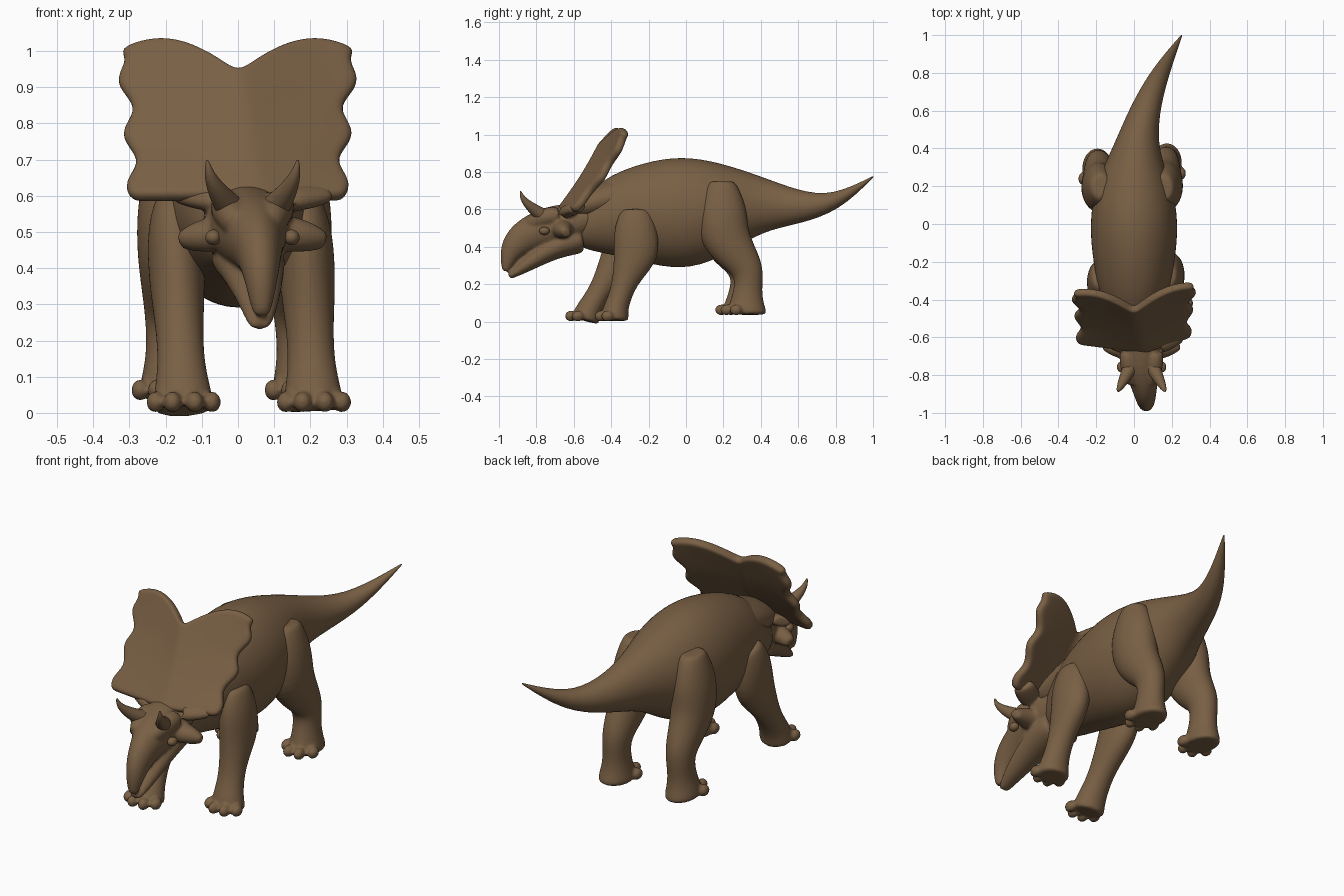
import bpy, bmesh
from math import sin, cos, pi
from mathutils import Vector, Matrix

default_cube = bpy.data.objects.get("Cube")
if default_cube:
    bpy.data.objects.remove(default_cube, do_unlink=True)

BROWN = (0.19, 0.115, 0.058, 1)
hide = bpy.data.materials.new("brown_hide")
hide.use_nodes = True
hide.diffuse_color = BROWN
shader = hide.node_tree.nodes["Principled BSDF"]
shader.inputs["Base Color"].default_value = BROWN
shader.inputs["Roughness"].default_value = 0.8


def tube(bm, rings, segments=16):
    """Loft ellipses along a path; each ring is x, y, z, half width, half depth."""
    centres = [Vector(ring[:3]) for ring in rings]
    last = len(centres) - 1
    loops = []
    for index, (centre, ring) in enumerate(zip(centres, rings)):
        ahead = centres[min(index + 1, last)]
        behind = centres[max(index - 1, 0)]
        tangent = (ahead - behind).normalized()
        side = (Vector((1, 0, 0)) - tangent * tangent.x).normalized()
        up = tangent.cross(side)
        # End rings get a smaller inner loop, which keeps the ends blunt
        scales = [0.6, 1] if index == 0 else [1, 0.6] if index == last else [1]
        for scale in scales:
            loop = []
            for step in range(segments):
                angle = 2 * pi * step / segments
                offset = side * ring[3] * cos(angle) + up * ring[4] * sin(angle)
                loop.append(bm.verts.new(centre + offset * scale))
            loops.append(loop)
    faces = [bm.faces.new(loops[0]), bm.faces.new(loops[-1])]
    for lower, upper in zip(loops, loops[1:]):
        for a in range(segments):
            b = (a + 1) % segments
            faces.append(bm.faces.new((lower[a], lower[b], upper[b], upper[a])))
    bmesh.ops.recalc_face_normals(bm, faces=faces)


def ball(bm, location, size):
    """Add an ellipsoid to the mesh."""
    matrix = Matrix.Translation(location) @ Matrix.Diagonal((*size, 1))
    bmesh.ops.create_uvsphere(bm, u_segments=12, v_segments=8, radius=1, matrix=matrix)


def finish(bm, name, thickness=0, weld=False):
    """Make a smooth object, optionally thickened or welded into one skin."""
    mesh = bpy.data.meshes.new(name)
    bm.to_mesh(mesh)
    bm.free()
    mesh.materials.append(hide)
    for polygon in mesh.polygons:
        polygon.use_smooth = True
    part = bpy.data.objects.new(name, mesh)
    bpy.context.scene.collection.objects.link(part)
    if thickness:
        solid = part.modifiers.new("Thickness", 'SOLIDIFY')
        solid.thickness = thickness
        solid.offset = -1
    subdivision = part.modifiers.new("Subdivision", 'SUBSURF')
    subdivision.levels = subdivision.render_levels = 2
    if weld:
        remesh = part.modifiers.new("Weld", 'REMESH')
        remesh.mode = 'VOXEL'
        remesh.voxel_size = 0.008
        remesh.use_smooth_shade = True
        soften = part.modifiers.new("Soften", 'SMOOTH')
        soften.iterations = 5


# Body and tail: evenly spaced rings, with the tail swinging to the left
centre_heights = [.48, .56, .58, .58, .61, .63, .61, .63, .775]
half_heights = [.1, .22, .28, .31, .25, .15, .09, .045, .004]
half_widths = [.1, .18, .22, .24, .21, .12, .08, .05, .004]
rings = []
for index, (z, height, width) in enumerate(zip(centre_heights, half_heights, half_widths)):
    y = index / 5 - .6
    swing = .45 * max(0, y - .25) ** 2
    rings.append((swing, y, z, width, height))
bm = bmesh.new()
tube(bm, rings, segments=20)
finish(bm, "body_and_tail")

# Neck muscle between the shoulders and the frill
bm = bmesh.new()
tube(bm, [(.02, -.62, .6, .13, .07), (0, -.45, .65, .16, .1), (0, -.25, .7, .15, .1)])
finish(bm, "neck")


def leg(name, side, spread, stride, drift, path):
    """Build a leg with four toes; path holds y, z, half width and half depth."""
    rings = []
    for y, z, width, depth in path:
        lowness = 1 - z / .6
        rings.append((side * spread + drift * lowness, y + stride * lowness, z, width, depth))
    bm = bmesh.new()
    tube(bm, rings)
    x, y, z, width, depth = rings[-1]
    for toe in range(4):
        angle = (toe - 1.5) * pi / 4.5
        place = (x + width * sin(angle), y - depth * cos(angle), z + .025)
        ball(bm, place, (.027, .036, .03))
    finish(bm, name, weld=True)


front_path = [(-.27, .6, .05, .08), (-.27, .5, .08, .12), (-.26, .36, .08, .13),
              (-.32, .24, .067, .075), (-.35, .14, .065, .06), (-.38, .06, .08, .07),
              (-.38, .005, .09, .08)]
hind_path = [(.19, .75, .06, .08), (.19, .6, .1, .14), (.2, .46, .1, .14),
             (.27, .36, .085, .11), (.34, .27, .07, .085), (.33, .17, .062, .075),
             (.325, .09, .076, .095), (.325, .038, .088, .115)]
leg("front_leg_left", 1, .18, 0, .03, front_path)
leg("front_leg_right", -1, .18, -.16, .03, front_path)
leg("hind_leg_left", 1, .16, 0, .015, hind_path)
leg("hind_leg_right", -1, .18, -.03, -.015, hind_path)

# Head: skull with hooked beak, lower jaw, cheek spikes and brow ridges
head_x = .04
bm = bmesh.new()
tube(bm, [(.01, -.48, .56, .12, .09), (.03, -.7, .51, .12, .12), (.05, -.82, .48, .08, .1),
          (.06, -.9, .43, .06, .085), (.065, -.95, .36, .045, .055), (.065, -.965, .27, .025, .02)])
tube(bm, [(.02, -.56, .44, .11, .08), (.04, -.7, .41, .095, .07),
          (.06, -.86, .3, .055, .04), (.06, -.945, .24, .032, .016)])
for side in (-1, 1):
    def beside(distance):
        return head_x + side * distance
    tube(bm, [(beside(.05), -.66, .5, .06, .075), (beside(.14), -.66, .49, .05, .05),
              (beside(.2), -.64, .475, .03, .022)])
    tube(bm, [(beside(.09), -.64, .59, .06, .04), (beside(.2), -.575, .61, .06, .03)])
    tube(bm, [(beside(.07), -.68, .57, .05, .05), (beside(.07), -.77, .56, .045, .05),
              (beside(.045), -.84, .52, .035, .04)])
finish(bm, "head", weld=True)

# Brow horns, curving outward to a point, and eyes
for side, label in ((1, "left"), (-1, "right")):
    rings = []
    for step in range(6):
        t = step / 5
        radius = .042 * (1 - t) + .004
        rings.append((head_x + side * (.05 + .075 * sin(t * pi / 2)),
                      -.74 - .145 * sin(t * pi / 2), .55 + .148 * t, radius, radius))
    bm = bmesh.new()
    tube(bm, rings, segments=12)
    finish(bm, "horn_" + label)
    bm = bmesh.new()
    ball(bm, (head_x + side * .108, -.757, .485), (.024, .03, .022))
    finish(bm, "eye_" + label)

# Neck frill: a tilted sheet with a centre crease and scalloped sides
columns, rows = 7, 16
bottom = .605
bm = bmesh.new()
grid = []
for row in range(rows + 1):
    v = row / rows
    reach = .295 + .025 * v + .018 * cos(18 * v - 1.4) + .02 * v ** 6
    line = []
    for column in range(-columns, columns + 1):
        u = abs(column) / columns
        crest = .95 + .095 * sin(2.4 * u)
        z = bottom + v * (crest - bottom)
        x = reach * column / columns + .055 * (1 - u) * (1 - v)
        dish = .03 * sin(pi * v) * (.4 + .6 * u)
        y = -.475 + .64 * (z - .95) + .22 * u * reach + .06 * x + dish
        line.append(bm.verts.new((x, y, z)))
    grid.append(line)
for lower, upper in zip(grid, grid[1:]):
    for a in range(2 * columns):
        bm.faces.new((lower[a], lower[a + 1], upper[a + 1], upper[a]))
finish(bm, "neck_frill", thickness=.045)
